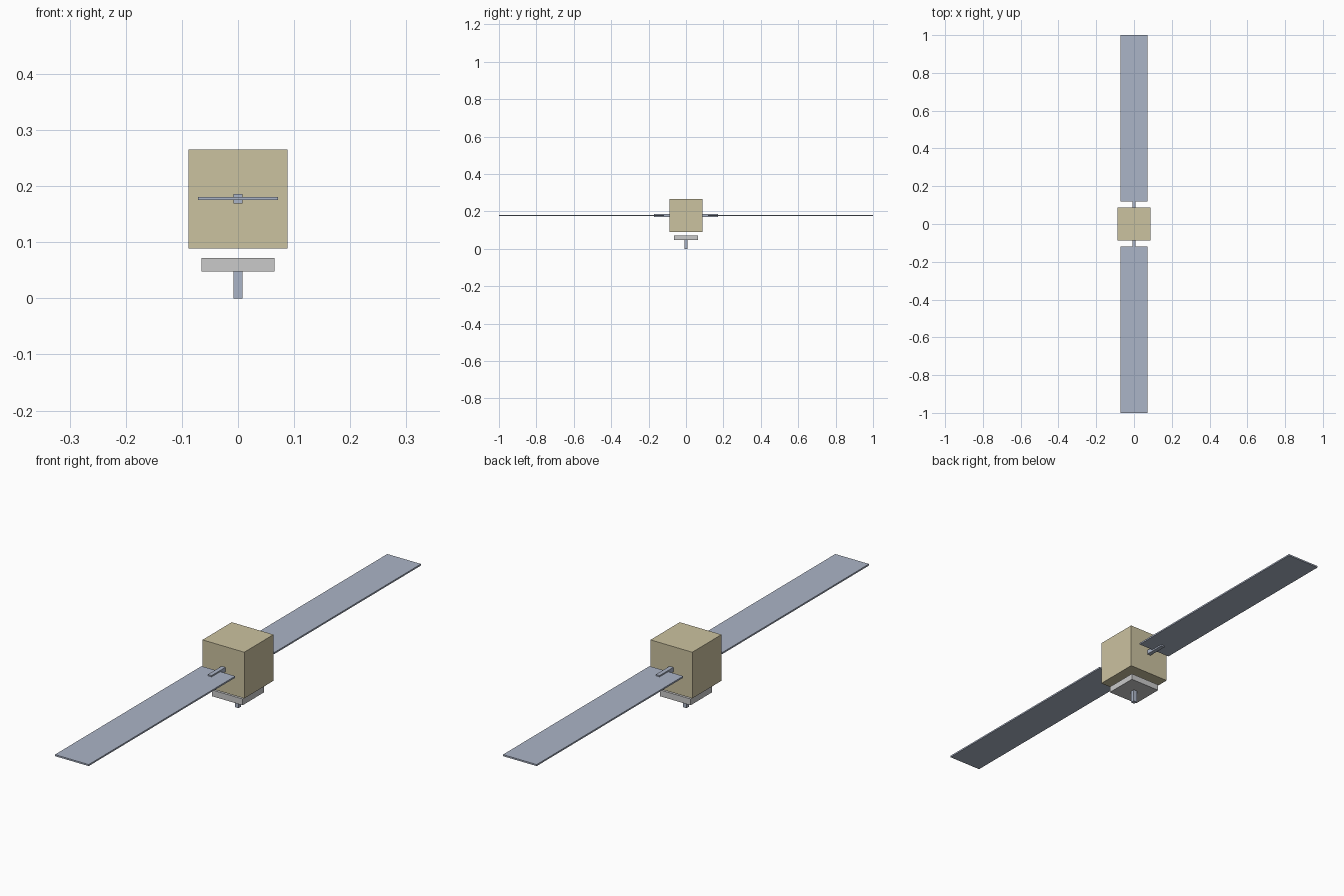
import bpy

default = bpy.data.objects.get("Cube")
if default:
    bpy.data.objects.remove(default, do_unlink=True)


def material(name, colour):
    mat = bpy.data.materials.new(name)
    mat.use_nodes = True
    mat.diffuse_color = (*colour, 1)
    bsdf = next(n for n in mat.node_tree.nodes if n.type == "BSDF_PRINCIPLED")
    bsdf.inputs["Base Color"].default_value = (*colour, 1)
    return mat


def box(name, low, high, mat):
    """Flat-sided box between two opposite corners."""
    centre = [(a + b) / 2 for a, b in zip(low, high)]
    bpy.ops.mesh.primitive_cube_add(size=1, location=centre)
    obj = bpy.context.object
    obj.name = name
    obj.scale = [b - a for a, b in zip(low, high)]
    bpy.ops.object.transform_apply(location=False, rotation=False, scale=True)
    obj.data.materials.append(mat)
    return obj


gold = material("pale gold foil", (0.60, 0.54, 0.35))
blue = material("blue grey", (0.41, 0.46, 0.57))
grey = material("light grey", (0.59, 0.59, 0.59))

# Main cube-shaped body
box("body", (-0.088, -0.088, 0.089), (0.088, 0.088, 0.265), gold)

# Antenna plate below the body, with its square mast
box("antenna_plate", (-0.065, -0.065, 0.048), (0.065, 0.065, 0.072), grey)
box("antenna_mast", (-0.008, -0.008, 0), (0.008, 0.008, 0.048), blue)

# Solar panels and their arms, front and back
for side, sign in (("front", -1), ("back", 1)):
    arm = sorted((sign * 0.08, sign * 0.17))
    panel = sorted((sign * 0.118, sign * 1.0))
    box(side + "_panel_arm", (-0.008, arm[0], 0.169), (0.008, arm[1], 0.186), blue)
    box(side + "_solar_panel", (-0.071, panel[0], 0.175), (0.071, panel[1], 0.181), blue)
